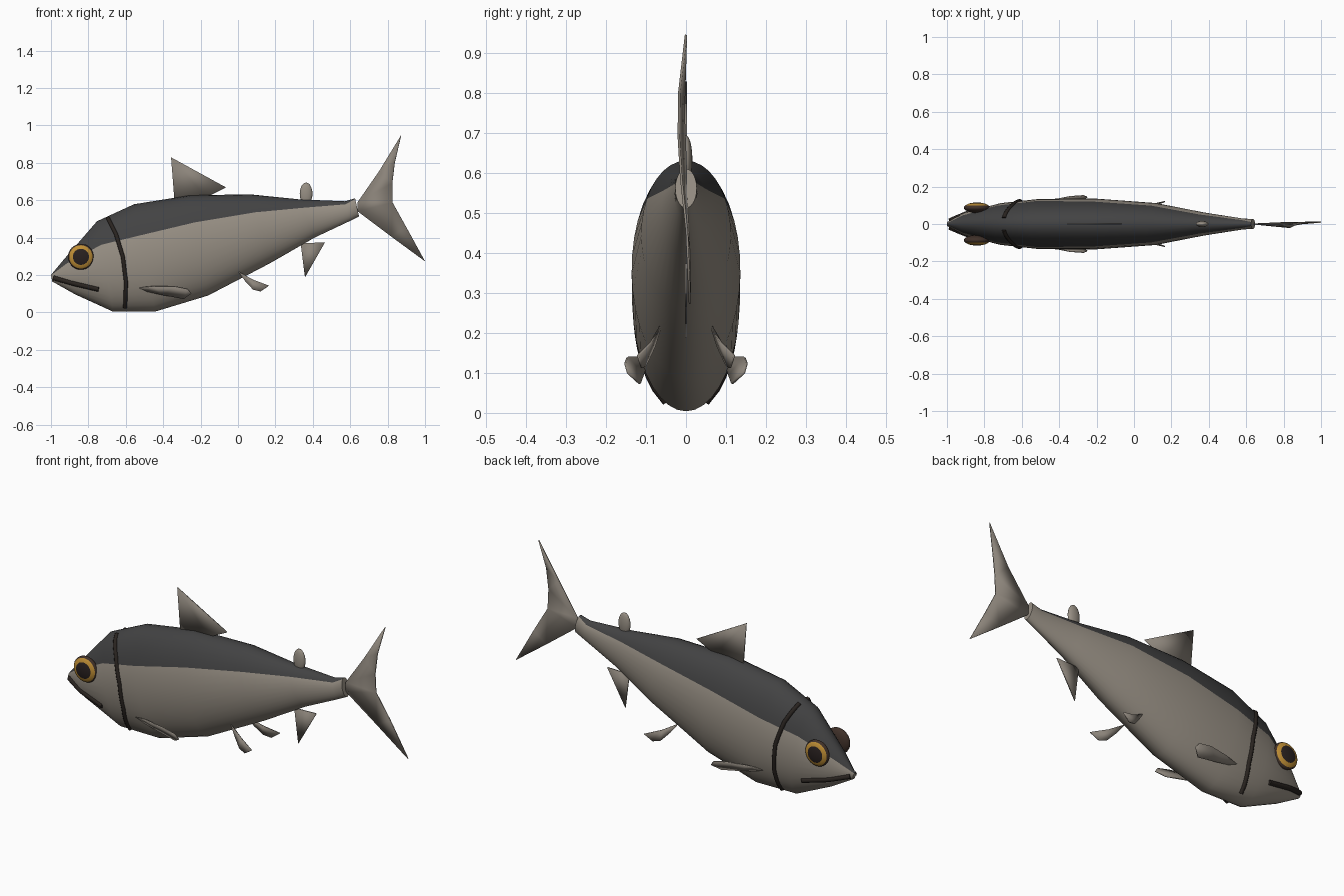
import bpy, bmesh, math
from mathutils import Vector, Matrix
from mathutils.bvhtree import BVHTree

if "Cube" in bpy.data.objects:
    bpy.data.objects.remove(bpy.data.objects["Cube"])


def mat(name, r, g, b):
    m = bpy.data.materials.new(name)
    m.diffuse_color = (r, g, b, 1)
    m.use_nodes = True
    m.node_tree.nodes["Principled BSDF"].inputs["Base Color"].default_value = m.diffuse_color
    return m


SILVER = mat("silver skin", 0.31, 0.275, 0.23)
BACK = mat("dark back", 0.055, 0.055, 0.056)
FIN = mat("fin grey", 0.26, 0.23, 0.195)
DARK = mat("dark line", 0.022, 0.017, 0.014)
SOCKET = mat("brown eye rim", 0.05, 0.03, 0.022)
GOLD = mat("gold iris", 0.52, 0.27, 0.035)
PUPIL = mat("pupil", 0.022, 0.015, 0.014)


def finish(name, bm, mats, angle=50):
    bmesh.ops.recalc_face_normals(bm, faces=bm.faces)
    me = bpy.data.meshes.new(name)
    bm.to_mesh(me)
    bm.free()
    for m in mats:
        me.materials.append(m)
    ob = bpy.data.objects.new(name, me)
    bpy.context.collection.objects.link(ob)
    bpy.ops.object.select_all(action='DESELECT')
    ob.select_set(True)
    bpy.context.view_layer.objects.active = ob
    bpy.ops.object.shade_smooth_by_angle(angle=math.radians(angle))
    return ob


# Body: tilted elliptical sections
# top x, top z, bottom x, bottom z, half width, dark share of the height
SECTIONS = [
    (-1.0, .20, -.993, .165, .012, .04),
    (-.925, .29, -.87, .096, .064, .15),
    (-.754, .487, -.668, .004, .112, .26),
    (-.556, .578, -.444, .004, .135, .29),
    (-.257, .626, -.16, .09, .136, .27),
    (.064, .631, .17, .262, .112, .26),
    (.33, .604, .41, .40, .062, .22),
    (.572, .594, .595, .487, .029, .15),
    (.626, .61, .647, .513, .027, .04),
]
UP, LOW = 12, 24


def ring(sec):
    tx, tz, bx, bz, hw, f = sec
    top, bot = Vector((tx, 0, tz)), Vector((bx, 0, bz))
    mid, half = (top + bot) / 2, (top - bot) / 2
    a = math.acos(1 - 2 * f)
    angs = [-a + 2 * a * i / UP for i in range(UP)]
    angs += [a + (2 * math.pi - 2 * a) * i / LOW for i in range(LOW)]
    return [mid + half * math.cos(t) + Vector((0, hw * math.sin(t), 0)) for t in angs]


bm = bmesh.new()
rings = [[bm.verts.new(p) for p in ring(s)] for s in SECTIONS]
n = UP + LOW
for r0, r1 in zip(rings, rings[1:]):
    for i in range(n):
        face = bm.faces.new((r0[i], r0[(i + 1) % n], r1[(i + 1) % n], r1[i]))
        face.material_index = 1 if i < UP else 0
bm.faces.new(rings[0])
bm.faces.new(rings[-1])
bm.normal_update()
skin = BVHTree.FromBMesh(bm)
finish("body", bm, [SILVER, BACK])


# Gill slits and mouth: tubes laid on the skin
def skin_line(name, pts, radius, side):
    path = []
    for (x0, z0), (x1, z1) in zip(pts, pts[1:]):
        path += [(x0 + (x1 - x0) * k / 4, z0 + (z1 - z0) * k / 4) for k in range(4)]
    path.append(pts[-1])
    cu = bpy.data.curves.new(name, 'CURVE')
    cu.dimensions = '3D'
    cu.bevel_depth = radius
    cu.bevel_resolution = 2
    cu.use_fill_caps = True
    sp = cu.splines.new('POLY')
    sp.points.add(len(path) - 1)
    for p, (x, z) in zip(sp.points, path):
        hit = skin.ray_cast(Vector((x, side, z)), Vector((0, -side, 0)))[0]
        if hit is None:
            hit = skin.find_nearest(Vector((x, side * .01, z)))[0]
        p.co = (*hit, 1)
    cu.materials.append(DARK)
    ob = bpy.data.objects.new(name, cu)
    bpy.context.collection.objects.link(ob)
    bpy.ops.object.select_all(action='DESELECT')
    ob.select_set(True)
    bpy.context.view_layer.objects.active = ob
    bpy.ops.object.convert(target='MESH')


# Thin fins from outlines
def fin(name, outlines, side=1, thick=.006):
    bm = bmesh.new()
    for pts in outlines:
        bm.faces.new([bm.verts.new((x, y * side, z)) for x, y, z in pts])
    bmesh.ops.remove_doubles(bm, verts=bm.verts, dist=1e-5)
    bmesh.ops.triangulate(bm, faces=bm.faces)
    ob = finish(name, bm, [FIN], 35)
    mod = ob.modifiers.new("thickness", 'SOLIDIFY')
    mod.thickness = thick
    mod.offset = 0


# Eye: flattened ball with iris and pupil coloured by radius
def eye(name, side):
    R, depth = .069, .028
    bm = bmesh.new()
    bmesh.ops.create_uvsphere(bm, u_segments=32, v_segments=28, radius=1)
    bmesh.ops.rotate(bm, verts=bm.verts, matrix=Matrix.Rotation(math.pi / 2, 3, 'X'))
    for f in bm.faces:
        c = f.calc_center_median()
        r = math.hypot(c.x, c.z)
        if c.y * side > 0 and r < .88:
            f.material_index = 2 if r < .66 else 1
    bmesh.ops.scale(bm, verts=bm.verts, vec=(R, depth, R))
    bmesh.ops.translate(bm, verts=bm.verts, vec=(-.84, side * .087, .297))
    finish(name, bm, [SOCKET, GOLD, PUPIL])


GILL = [(-.695, .503), (-.652, .417), (-.615, .294), (-.599, .16), (-.604, .027)]
MOUTH = [(-.985, .184), (-.87, .152), (-.745, .123)]
PECTORAL = [(-.556, .10, .13), (-.45, .125, .14), (-.34, .147, .139), (-.27, .152, .125),
            (-.25, .145, .10), (-.29, .115, .073), (-.4, .108, .093), (-.5, .10, .115)]
PELVIC = [(0, .062, .22), (.08, .088, .175), (.165, .12, .143),
          (.12, .11, .112), (.08, .10, .122), (.04, .08, .165)]

for label, s in (("near", -1), ("far", 1)):
    skin_line(label + "_gill", GILL, .011, s)
    skin_line(label + "_mouth", MOUTH, .013, s)
    eye(label + "_eye", s)
    fin(label + "_pectoral_fin", [PECTORAL], s)
    fin(label + "_pelvic_fin", [PELVIC], s)

# Fins on the centre line
fin("dorsal_fin", [[(-.358, 0, .829), (-.064, 0, .668), (-.17, 0, .615), (-.34, 0, .60)]])
fin("anal_fin", [[(.335, 0, .37), (.465, 0, .374), (.358, 0, .187)]])

# Forked tail: two lobes, slightly warped
root_up, root_low, notch = (.64, 0, .59), (.64, 0, .54), (.826, -.012, .588)
fin("tail_fin", [
    [root_up, (.755, -.006, .755), (.872, 0, .946), (.838, -.017, .80), (.825, -.018, .69), notch],
    [root_up, notch, root_low],
    [root_low, notch, (.90, .002, .455), (1.0, .01, .273), (.82, .008, .405)],
])

# Small rounded rear fin
bm = bmesh.new()
bmesh.ops.create_uvsphere(bm, u_segments=20, v_segments=12, radius=1)
bmesh.ops.scale(bm, verts=bm.verts, vec=(.034, .016, .06))
bmesh.ops.translate(bm, verts=bm.verts, vec=(.364, 0, .634))
finish("rear_back_fin", bm, [SILVER])
